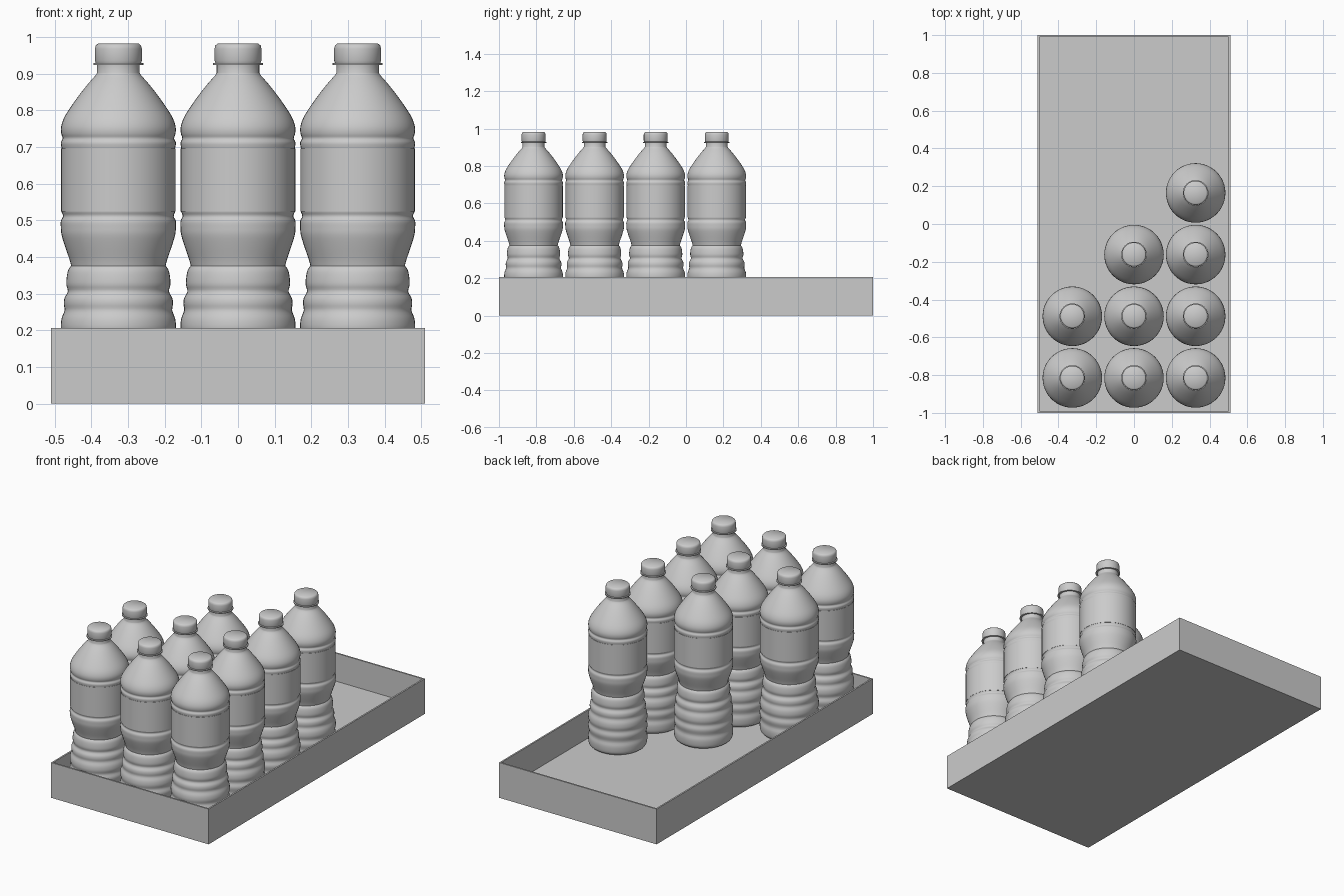
import bpy, bmesh
from math import sin, cos, pi, radians

if "Cube" in bpy.data.objects:
    bpy.data.objects.remove(bpy.data.objects["Cube"])

SIDES = 48
PITCH = 0.3265
FLOOR = 0.045


def finish(bm, name, angle=40):
    bmesh.ops.recalc_face_normals(bm, faces=bm.faces)
    mesh = bpy.data.meshes.new(name)
    bm.to_mesh(mesh)
    bm.free()
    for p in mesh.polygons:
        p.use_smooth = True
    mesh.set_sharp_from_angle(angle=radians(angle))
    return mesh


def lathe(name, profile, angle=40):
    """Spin (radius, z) points round the z axis; close both ends."""
    bm = bmesh.new()
    rings = [[bm.verts.new((r * cos(2 * pi * i / SIDES), r * sin(2 * pi * i / SIDES), z))
              for i in range(SIDES)] for r, z in profile]
    for a, b in zip(rings, rings[1:]):
        for i in range(SIDES):
            j = (i + 1) % SIDES
            bm.faces.new((a[i], a[j], b[j], b[i]))
    bm.faces.new(rings[0][::-1])
    bm.faces.new(rings[-1])
    return finish(bm, name, angle)


def soften(pts, n=3):
    """Catmull-Rom curve through the points."""
    out = []
    for k in range(len(pts) - 1):
        p0, p1, p2, p3 = (pts[max(0, min(len(pts) - 1, k + d))] for d in (-1, 0, 1, 2))
        for s in range(n):
            t = s / n
            out.append(tuple(0.5 * (2 * b + (c - a) * t + (2 * a - 5 * b + 4 * c - d) * t * t
                                    + (3 * b - a - 3 * c + d) * t ** 3)
                             for a, b, c, d in zip(p0, p1, p2, p3)))
    return out + [pts[-1]]


# Bottle body: base, ribbed grip, waist, label zone, shoulder, neck
base = [(0.06, FLOOR + 0.012), (0.11, FLOOR + 0.004), (0.138, FLOOR)]
ribs = soften([(0.138, FLOOR), (0.151, 0.055), (0.156, 0.07), (0.157, 0.10), (0.152, 0.125),
               (0.157, 0.15), (0.157, 0.165), (0.152, 0.185), (0.157, 0.207), (0.155, 0.232),
               (0.147, 0.254), (0.149, 0.272), (0.147, 0.288), (0.138, 0.306),
               (0.142, 0.324), (0.141, 0.345), (0.137, 0.364), (0.129, 0.376)])
waist = soften([(0.129, 0.376), (0.134, 0.395), (0.146, 0.43), (0.155, 0.46),
                (0.157, 0.48), (0.157, 0.498), (0.151, 0.511), (0.155, 0.523)])
upper = soften([(0.155, 0.697), (0.157, 0.712), (0.152, 0.724), (0.156, 0.737),
                (0.156, 0.757), (0.145, 0.786), (0.115, 0.831), (0.085, 0.870),
                (0.063, 0.895), (0.058, 0.903)])
neck = [(0.058, 0.922), (0.058, 0.935)]
body = lathe("bottle", base + ribs[1:] + waist[1:] + upper + neck)

# Wrapped label band
label = lathe("label", [(0.154, 0.524), (0.1565, 0.524), (0.1565, 0.696), (0.154, 0.696)])

# Screw cap with neck ring below
cap = lathe("cap", [(0.055, 0.924), (0.068, 0.924), (0.068, 0.929), (0.062, 0.930),
                    (0.064, 0.936), (0.064, 0.968), (0.062, 0.977), (0.056, 0.982)], 50)

# Bottles fill the tray in a staircase: rows per column, left to right
for col, count in enumerate((2, 3, 4)):
    for row in range(count):
        for part in (body, label, cap):
            ob = bpy.data.objects.new(f"{part.name}_{col}_{row}", part)
            ob.location = ((col - 1) * PITCH, -0.815 + row * PITCH, 0)
            bpy.context.collection.objects.link(ob)

# Open tray: box with inset, sunken top
bm = bmesh.new()
bmesh.ops.create_cube(bm, size=1)
for v in bm.verts:
    v.co = (v.co.x * 1.02, v.co.y * 2, (v.co.z + 0.5) * 0.206)
bm.normal_update()
top = max(bm.faces, key=lambda f: f.calc_center_median().z)
bmesh.ops.inset_region(bm, faces=[top], thickness=0.013)
res = bmesh.ops.extrude_discrete_faces(bm, faces=[top])
for v in res["faces"][0].verts:
    v.co.z = FLOOR - 0.003
tray = bpy.data.objects.new("tray", finish(bm, "tray", 30))
bpy.context.collection.objects.link(tray)
